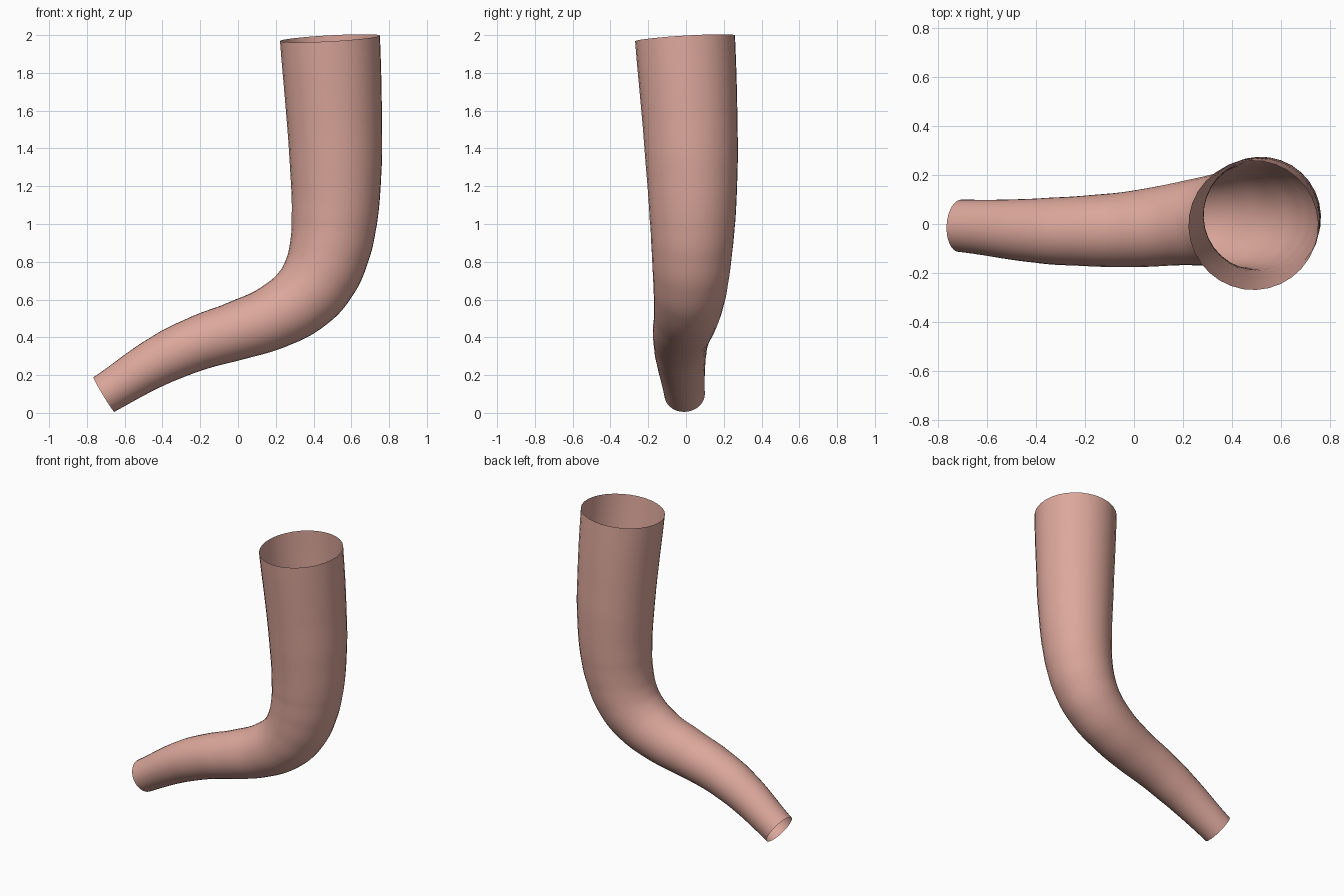
import bpy

if "Cube" in bpy.data.objects:
    bpy.data.objects.remove(bpy.data.objects["Cube"])

# Centre line of the tube: x, y, z, radius (narrow end to wide end)
path = [
    (-0.71, -0.007, 0.097, 0.107),
    (-0.40, -0.027, 0.285, 0.131),
    (-0.20, -0.028, 0.373, 0.144),
    (0.00, -0.020, 0.437, 0.156),
    (0.20, 0.002, 0.513, 0.171),
    (0.355, 0.018, 0.618, 0.189),
    (0.440, 0.027, 0.735, 0.203),
    (0.487, 0.032, 0.870, 0.215),
    (0.510, 0.035, 1.020, 0.227),
    (0.518, 0.031, 1.300, 0.243),
    (0.508, 0.018, 1.600, 0.254),
    (0.487, -0.005, 1.983, 0.265),
]

# Bent, tapering tube with open ends
curve = bpy.data.curves.new("bent_tube", "CURVE")
curve.dimensions = "3D"
curve.resolution_u = 10
curve.bevel_depth = 1.0
curve.bevel_resolution = 14
curve.use_fill_caps = False
spline = curve.splines.new("BEZIER")
spline.radius_interpolation = "CARDINAL"
spline.bezier_points.add(len(path) - 1)
for point, (x, y, z, r) in zip(spline.bezier_points, path):
    point.co = (x, y, z)
    point.radius = r
    point.handle_left_type = point.handle_right_type = "AUTO"

tube = bpy.data.objects.new("bent_tube", curve)
bpy.context.collection.objects.link(tube)
bpy.context.view_layer.objects.active = tube
tube.select_set(True)
bpy.ops.object.convert(target="MESH")
tube = bpy.context.object
tube.name = "bent_tube"
bpy.ops.object.shade_smooth()

# Soft pink surface
mat = bpy.data.materials.new("soft_pink")
mat.diffuse_color = (0.72, 0.39, 0.33, 1)
mat.use_nodes = True
mat.node_tree.nodes["Principled BSDF"].inputs["Base Color"].default_value = mat.diffuse_color
tube.data.materials.clear()
tube.data.materials.append(mat)
